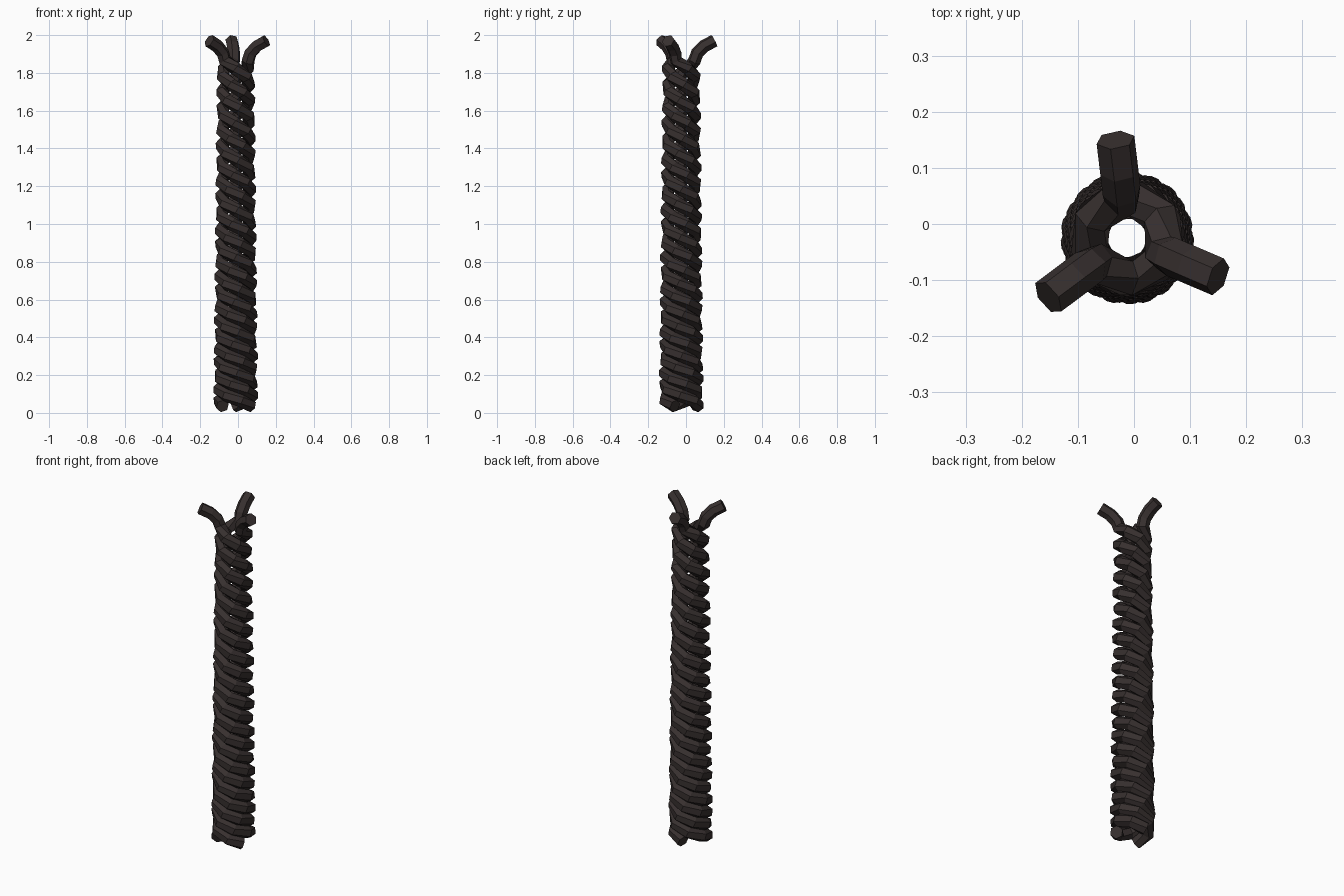
import bpy, bmesh, math
from mathutils import Vector

if "Cube" in bpy.data.objects:
    bpy.data.objects.remove(bpy.data.objects["Cube"])

CENTRE = Vector((-0.012, -0.025, 0))
SIDES, TUBE = 6, 0.035
TURNS, STEPS = 7 + 1 / 3, 52
Z0, Z1 = 0.036, 1.865
P0, P1 = 0.20, 0.30          # helix pitch at bottom and top
TOP_ANGLE = math.radians(98)

mat = bpy.data.materials.new("dark brown")
mat.diffuse_color = (0.038, 0.029, 0.028, 1)
mat.use_nodes = True
mat.node_tree.nodes["Principled BSDF"].inputs["Base Color"].default_value = mat.diffuse_color


def polar(r, a, z):
    return CENTRE + Vector((r * math.cos(a), r * math.sin(a), z))


def strand_path(offset):
    """Helix that loosens and narrows upward, then a frayed end bending out."""
    pts, normals = [], []
    for i in range(STEPS + 1):
        f = i / STEPS
        t = ((P1 / P0) ** f - 1) / (P1 / P0 - 1)
        a = TOP_ANGLE + offset + (1 - f) * TURNS * 2 * math.pi
        pts.append(polar(0.089 + (0.071 - 0.089) * t, a, Z0 + (Z1 - Z0) * t))
        normals.append(Vector((math.cos(a), math.sin(a), 0)))
    a = TOP_ANGLE + offset
    for r, z in ((0.085, 1.905), (0.122, 1.942), (0.176, 1.970)):
        pts.append(polar(r, a - 0.02, z))
        normals.append(None)
    return pts, normals


def tube(name, pts, normals):
    bm = bmesh.new()
    rings, n = [], None
    for i, p in enumerate(pts):
        before = (p - pts[max(i - 1, 0)]).normalized()
        after = (pts[min(i + 1, len(pts) - 1)] - p).normalized()
        t = (before + after).normalized()
        n = normals[i] or n
        n = (n - t * n.dot(t)).normalized()
        b = t.cross(n)
        ring = []
        for k in range(SIDES):
            c = 2 * math.pi * (k + 0.5) / SIDES
            ring.append(bm.verts.new(p + TUBE * (n * math.cos(c) + b * math.sin(c))))
        rings.append(ring)
    for r0, r1 in zip(rings, rings[1:]):
        for k in range(SIDES):
            j = (k + 1) % SIDES
            bm.faces.new((r0[k], r0[j], r1[j], r1[k]))
    bm.faces.new(rings[0][::-1])
    bm.faces.new(rings[-1])
    bmesh.ops.recalc_face_normals(bm, faces=bm.faces)
    me = bpy.data.meshes.new(name)
    bm.to_mesh(me)
    bm.free()
    me.materials.append(mat)
    bpy.context.collection.objects.link(bpy.data.objects.new(name, me))


# Three twisted strands
for s in range(3):
    tube(f"rope_strand_{s + 1}", *strand_path(s * 2 * math.pi / 3))
